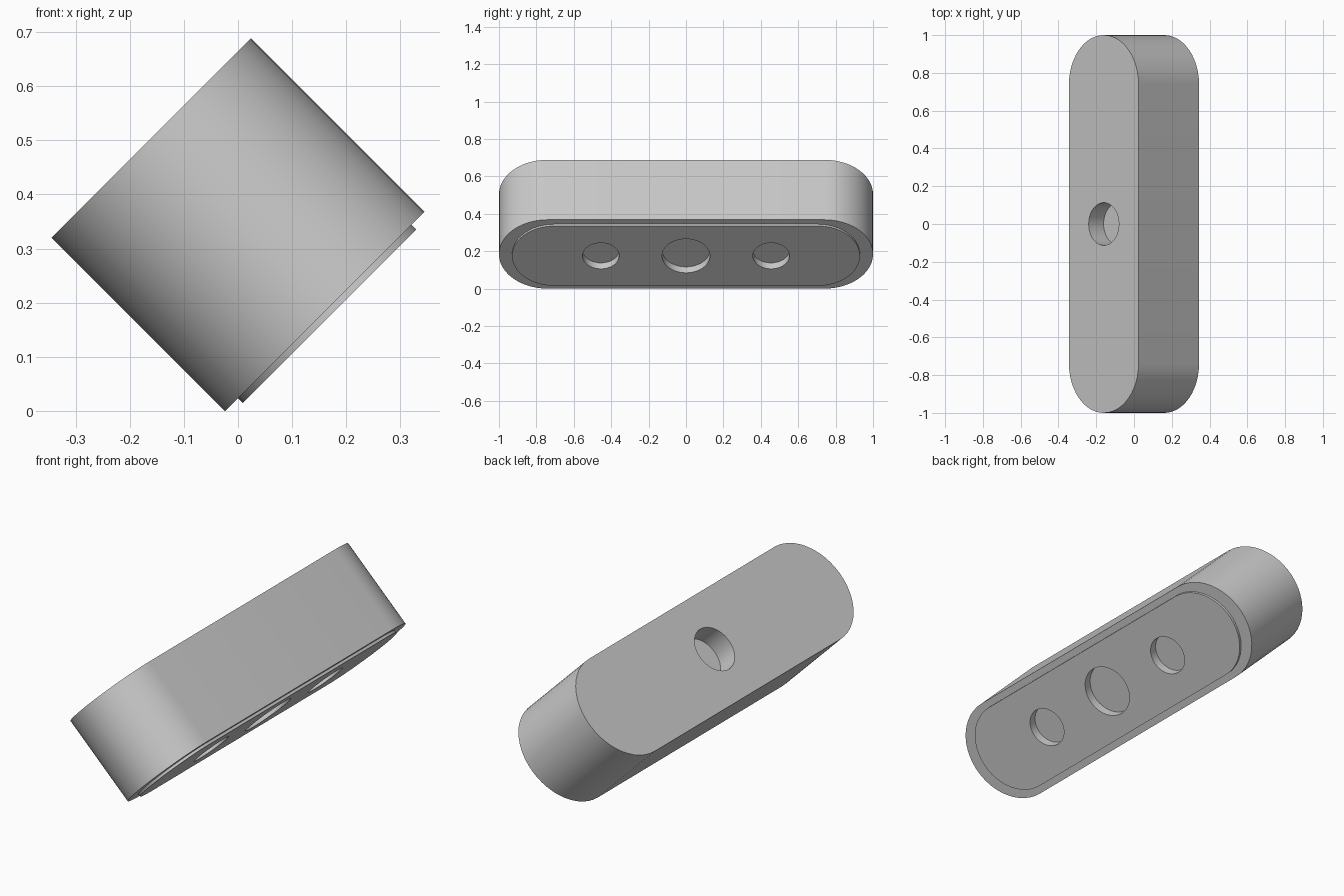
import bpy, bmesh, math
from mathutils import Matrix, Vector

if "Cube" in bpy.data.objects:
    bpy.data.objects.remove(bpy.data.objects["Cube"])

WIDTH, LENGTH, DEPTH = 0.521, 2.0, 0.453
PLATE_WIDTH, PLATE_LENGTH, PLATE_THICK = 0.453, 1.86, 0.013
HALF = DEPTH / 2
# The bar lies along y, rolled so its back cap faces up and to -x
PLACE = (Matrix.Translation((0, 0, (WIDTH + DEPTH) / 2 * math.sqrt(0.5)))
         @ Matrix.Rotation(math.radians(-45), 4, "Y"))

grey = bpy.data.materials.new("light_grey")
grey.use_nodes = True
colour = (0.6, 0.6, 0.6, 1)
grey.diffuse_color = colour
grey.node_tree.nodes["Principled BSDF"].inputs["Base Color"].default_value = colour


def slot(name, width, length, bottom, top, y=0, steps=24):
    """Prism with semicircular ends; width equal to length gives a cylinder."""
    r = width / 2
    straight = length / 2 - r
    points = []
    for side in (1, -1):
        for i in range(steps + 1):
            if straight == 0 and i == steps:
                continue
            a = math.pi * i / steps
            points.append(Vector((side * r * math.cos(a),
                                  y + side * (straight + r * math.sin(a)), bottom)))
    bm = bmesh.new()
    face = bm.faces.new([bm.verts.new(p) for p in points])
    out = bmesh.ops.extrude_face_region(bm, geom=[face])["geom"]
    bmesh.ops.translate(bm, vec=(0, 0, top - bottom),
                        verts=[v for v in out if isinstance(v, bmesh.types.BMVert)])
    bmesh.ops.recalc_face_normals(bm, faces=bm.faces)
    bm.transform(PLACE)
    mesh = bpy.data.meshes.new(name)
    bm.to_mesh(mesh)
    bm.free()
    mesh.materials.append(grey)
    obj = bpy.data.objects.new(name, mesh)
    bpy.context.collection.objects.link(obj)
    return obj


def activate(obj):
    bpy.ops.object.select_all(action="DESELECT")
    obj.select_set(True)
    bpy.context.view_layer.objects.active = obj


# Main bar and the thin raised plate on its lower cap
body = slot("body", WIDTH, LENGTH, -HALF, HALF)
plate = slot("face_plate", PLATE_WIDTH, PLATE_LENGTH, -HALF - PLATE_THICK, -HALF)

# Blind holes: three through the plate, one in the back cap
plate_holes = [slot("plate_hole_cutter", d, d, -HALF - 0.1, -HALF - PLATE_THICK + 0.045, y)
               for y, d in ((-0.455, 0.196), (0, 0.256), (0.455, 0.196))]
back_hole = slot("back_hole_cutter", 0.226, 0.226, HALF - 0.112, HALF + 0.1)

for part, cutters in ((body, plate_holes + [back_hole]), (plate, plate_holes)):
    activate(part)
    for cutter in cutters:
        cutter.hide_render = True
        mod = part.modifiers.new("hole", "BOOLEAN")
        mod.operation = "DIFFERENCE"
        mod.solver = "EXACT"
        mod.object = cutter
        bpy.ops.object.modifier_apply(modifier=mod.name)
    bpy.ops.object.shade_smooth_by_angle(angle=math.radians(30))

for cutter in plate_holes + [back_hole]:
    bpy.data.objects.remove(cutter)
